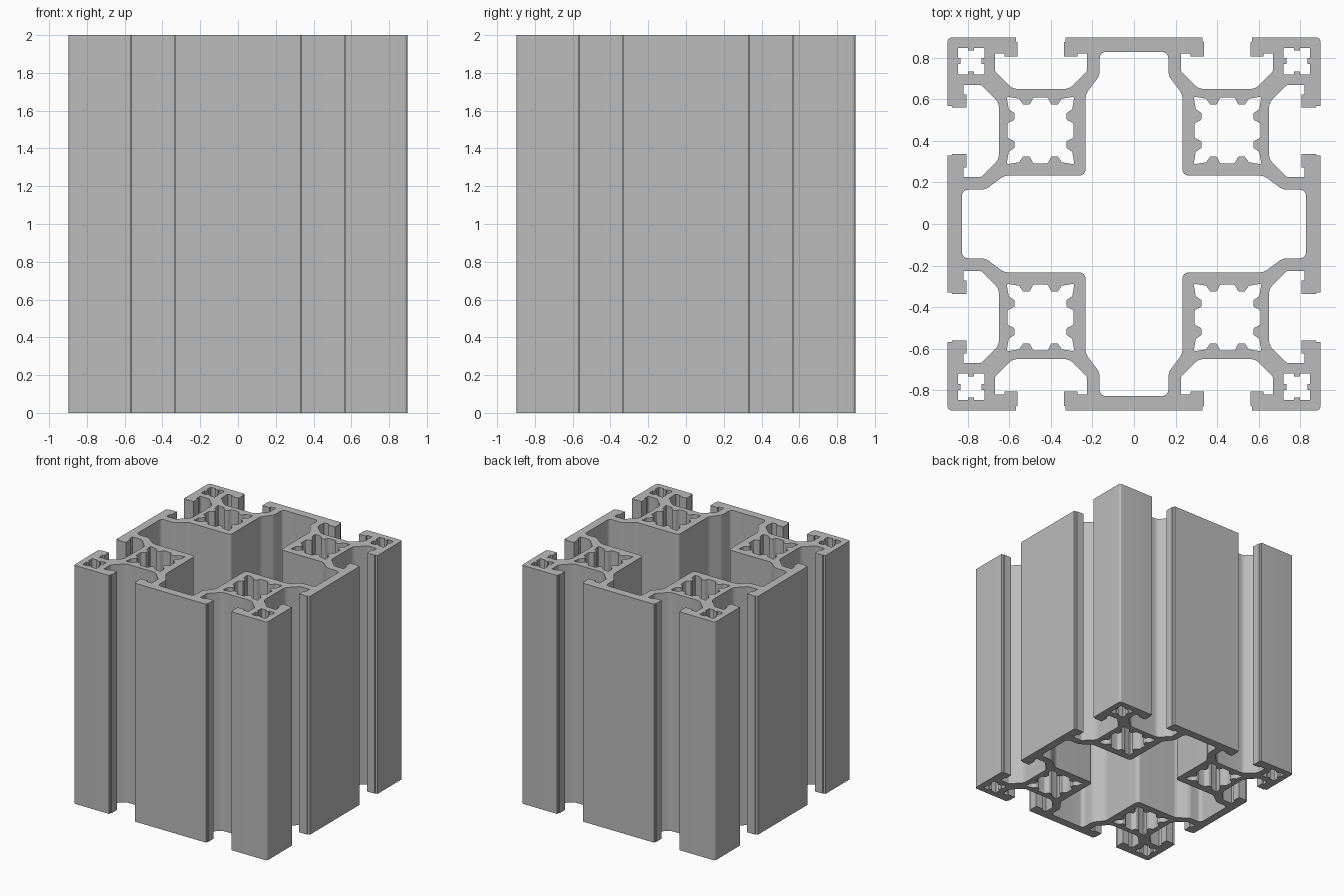
import bpy
import bmesh
import math
from mathutils import Vector

if "Cube" in bpy.data.objects:
    bpy.data.objects.remove(bpy.data.objects["Cube"])

HEIGHT = 2.0


def eightfold(octant):
    """Mirror an octant of (x, y, radius) over the diagonal, then turn it four times."""
    mirrored = [(y, x, r) for x, y, r in reversed(octant) if x != y]
    quarter = octant + mirrored
    loop = []
    for _ in range(4):
        loop += quarter
        quarter = [(y, -x, r) for x, y, r in quarter]
    return loop


def rounded(loop, steps=6):
    """Replace each corner that has a radius by an arc."""
    out = []
    for i, (x, y, r) in enumerate(loop):
        p = Vector((x, y))
        if r == 0:
            out.append(p)
            continue
        a = (Vector(loop[i - 1][:2]) - p).normalized()
        b = (Vector(loop[(i + 1) % len(loop)][:2]) - p).normalized()
        half = a.angle(b) / 2
        centre = p + (a + b).normalized() * (r / math.sin(half))
        start = p + a * (r / math.tan(half)) - centre
        end = p + b * (r / math.tan(half)) - centre
        for k in range(steps + 1):
            d = start.lerp(end, k / steps).normalized() * r
            out.append(centre + d)
    return out


def add_loop(curve, points, cx=0.0, cy=0.0):
    spline = curve.splines.new('POLY')
    spline.points.add(len(points) - 1)
    for sp, p in zip(spline.points, points):
        sp.co = (p.x + cx, p.y + cy, 0, 1)
    spline.use_cyclic_u = True


# Outer outline with two undercut slots per side
outline = eightfold([
    (0.330, 0.897, 0), (0.330, 0.878, 0), (0.338, 0.875, 0),
    (0.338, 0.805, 0), (0.272, 0.805, 0), (0.272, 0.820, 0),
    (0.226, 0.820, 0), (0.226, 0.735, 0.02), (0.311, 0.650, 0.06),
    (0.584, 0.650, 0.06), (0.669, 0.735, 0.02), (0.669, 0.820, 0),
    (0.623, 0.820, 0), (0.623, 0.805, 0), (0.560, 0.805, 0),
    (0.560, 0.875, 0), (0.568, 0.878, 0), (0.568, 0.897, 0),
    (0.897, 0.897, 0.018)])

# Cross-shaped central channel
channel = eightfold([
    (0.165, 0.828, 0.03), (0.165, 0.715, 0.07),
    (0.233, 0.625, 0.07), (0.233, 0.233, 0.03)])

# Ribbed square chamber and small corner chamber, around their own centres
chamber = eightfold([
    (0.035, 0.158, 0.008), (0.052, 0.125, 0.006), (0.083, 0.125, 0.006),
    (0.103, 0.153, 0.008), (0.163, 0.163, 0.006)])
corner_chamber = eightfold([
    (0.014, 0.050, 0), (0.014, 0.064, 0), (0.064, 0.064, 0.006)])

# Filled cross-section, extruded to full height
curve = bpy.data.curves.new("extruded_profile", 'CURVE')
curve.dimensions = '2D'
curve.fill_mode = 'BOTH'
curve.extrude = HEIGHT / 2
add_loop(curve, rounded(outline))
add_loop(curve, rounded(channel))
for sx in (-1, 1):
    for sy in (-1, 1):
        add_loop(curve, rounded(chamber, 3), sx * 0.450, sy * 0.450)
        add_loop(curve, rounded(corner_chamber, 3), sx * 0.784, sy * 0.784)

profile = bpy.data.objects.new("extruded_profile", curve)
bpy.context.collection.objects.link(profile)
bpy.context.view_layer.objects.active = profile
profile.select_set(True)
bpy.ops.object.convert(target='MESH')
profile = bpy.context.object

# Weld caps to walls and stand the part on the ground
bm = bmesh.new()
bm.from_mesh(profile.data)
bmesh.ops.remove_doubles(bm, verts=bm.verts, dist=0.0002)
bmesh.ops.translate(bm, verts=bm.verts, vec=(0, 0, HEIGHT / 2))
bmesh.ops.recalc_face_normals(bm, faces=bm.faces)
bm.to_mesh(profile.data)
bm.free()
bpy.ops.object.shade_smooth_by_angle(angle=math.radians(30))

# Bare metal
metal = bpy.data.materials.new("aluminium_grey")
metal.diffuse_color = (0.5, 0.5, 0.5, 1)
metal.use_nodes = True
metal.node_tree.nodes["Principled BSDF"].inputs["Base Color"].default_value = metal.diffuse_color
profile.data.materials.clear()
profile.data.materials.append(metal)
